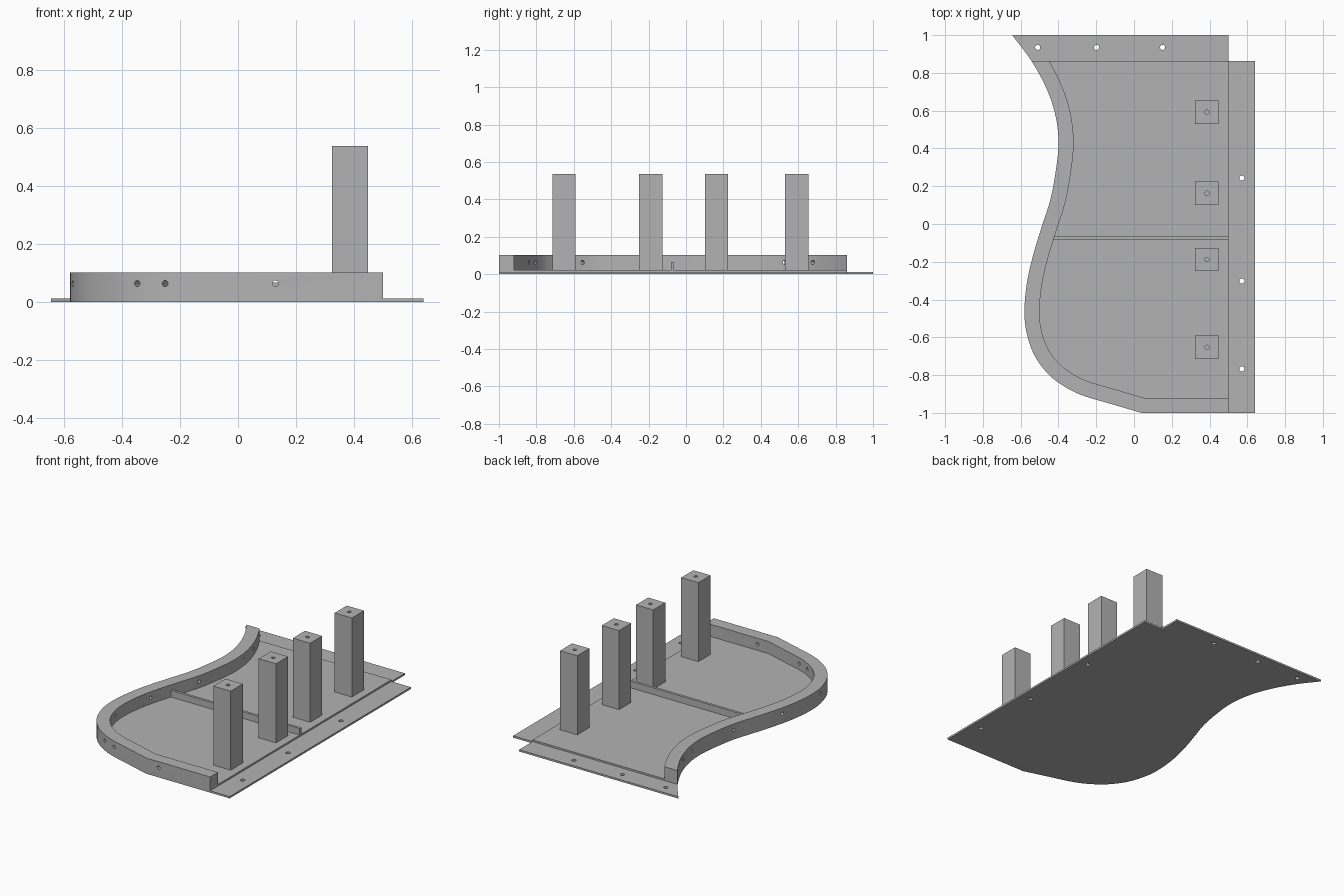
import bpy, bmesh, math
from mathutils import Vector, Matrix

if "Cube" in bpy.data.objects:
    bpy.data.objects.remove(bpy.data.objects["Cube"])

grey = bpy.data.materials.new("plain grey")
grey.diffuse_color = (0.45, 0.45, 0.45, 1)
grey.use_nodes = True
grey.node_tree.nodes["Principled BSDF"].inputs["Base Color"].default_value = grey.diffuse_color

PLATE, FLOOR, RIM, THICK, BACK = 0.012, 0.023, 0.102, 0.08, 0.862


def finish(name, bm, smooth=False):
    bmesh.ops.recalc_face_normals(bm, faces=bm.faces)
    mesh = bpy.data.meshes.new(name)
    bm.to_mesh(mesh)
    bm.free()
    ob = bpy.data.objects.new(name, mesh)
    bpy.context.collection.objects.link(ob)
    mesh.materials.append(grey)
    return ob


def prism(name, outline, z0, z1):
    """Extrude a flat outline from z0 to z1."""
    bm = bmesh.new()
    face = bm.faces.new([bm.verts.new((p[0], p[1], z0)) for p in outline])
    top = bmesh.ops.extrude_face_region(bm, geom=[face])["geom"]
    bmesh.ops.translate(bm, vec=(0, 0, z1 - z0),
                        verts=[v for v in top if isinstance(v, bmesh.types.BMVert)])
    return finish(name, bm)


def box(name, x0, x1, y0, y1, z0, z1):
    return prism(name, [(x0, y0), (x1, y0), (x1, y1), (x0, y1)], z0, z1)


def drill(ob, holes, radius, depth):
    """Cut round holes; each hole is a (centre, axis) pair."""
    bm = bmesh.new()
    for centre, axis in holes:
        rot = Vector((0, 0, 1)).rotation_difference(Vector(axis)).to_matrix().to_4x4()
        bmesh.ops.create_cone(bm, cap_ends=True, segments=20, radius1=radius, radius2=radius,
                              depth=depth, matrix=Matrix.Translation(centre) @ rot)
    cutter = finish("hole_cutter", bm)
    cutter.hide_render = True
    mod = ob.modifiers.new("holes", 'BOOLEAN')
    mod.operation, mod.solver, mod.object = 'DIFFERENCE', 'EXACT', cutter
    bpy.context.view_layer.update()
    deps = bpy.context.evaluated_depsgraph_get()
    mesh = bpy.data.meshes.new_from_object(ob.evaluated_get(deps))
    ob.modifiers.clear()
    ob.data = mesh
    bpy.data.objects.remove(cutter)


def smooth(ob):
    bpy.ops.object.select_all(action='DESELECT')
    ob.select_set(True)
    bpy.context.view_layer.objects.active = ob
    bpy.ops.object.shade_smooth_by_angle(angle=math.radians(25))


# S-shaped side, from the back corner to the front edge
ctrl = [Vector(p) for p in [
    (-0.645, 1), (-0.542, BACK), (-0.46, 0.71), (-0.415, 0.57), (-0.40, 0.44), (-0.41, 0.31),
    (-0.44, 0.14), (-0.484, 0), (-0.53, -0.15), (-0.565, -0.30), (-0.58, -0.45),
    (-0.57, -0.57), (-0.53, -0.69), (-0.463, -0.785), (-0.385, -0.85), (-0.28, -0.905),
    (-0.12, -0.953), (0.04, -1)]]
pts = [2 * ctrl[0] - ctrl[1]] + ctrl + [2 * ctrl[-1] - ctrl[-2]]
STEPS = 5
outer = []
for a, b, c, d in zip(pts, pts[1:], pts[2:], pts[3:]):
    for k in range(STEPS):
        t = k / STEPS
        outer.append(0.5 * (2 * b + (c - a) * t + (2 * a - 5 * b + 4 * c - d) * t * t
                            + (3 * b - a - 3 * c + d) * t ** 3))
outer.append(ctrl[-1])

# Inward normals and the inner side of the rim
normals = []
for i in range(len(outer)):
    d = (outer[min(i + 1, len(outer) - 1)] - outer[max(i - 1, 0)]).normalized()
    normals.append(Vector((-d.y, d.x)))
offset = [p + n * THICK for p, n in zip(outer, normals)]
inner = [p for p in offset if p.y < BACK]
before = offset[len(offset) - len(inner) - 1]
inner.insert(0, before.lerp(inner[0], (before.y - BACK) / (before.y - inner[0].y)))
inner[-1] = Vector((0.05, -1 + THICK))
rim_outer = [p for p in outer if p.y <= BACK + 0.0005]

# Base plate with back and right flanges, drilled for fixings
base = prism("base_plate", outer + [(0.64, -1), (0.64, BACK), (0.5, BACK), (0.5, 1)], 0, PLATE)
drill(base, [((x, 0.935, 0), (0, 0, 1)) for x in (-0.51, -0.198, 0.151)]
      + [((0.571, y, 0), (0, 0, 1)) for y in (0.243, -0.302, -0.767)], 0.0135, 0.1)
smooth(base)

# Raised floor inside the flanges
smooth(prism("floor", rim_outer + [(0.5, -1), (0.5, BACK)], PLATE, FLOOR))

# Curved rim wall with holes square to its surface
rim = prism("rim_wall", rim_outer + [(0.5, -1), (0.5, -1 + THICK)] + inner[::-1], FLOOR, RIM)
holes = [((0.129, -0.96, 0.063), (0, 1, 0))]
for y in (0.66, 0.52, 0.14, -0.22, -0.56, -0.872, -0.919):
    i = min(range(len(outer)), key=lambda j: abs(outer[j].y - y))
    mid = outer[i] + normals[i] * THICK / 2
    holes.append(((mid.x, mid.y, 0.063), (normals[i].x, normals[i].y, 0)))
drill(rim, holes, 0.0105, 0.14)
smooth(rim)

# Low divider across the floor
box("divider", -0.45, 0.5, -0.081, -0.064, FLOOR, 0.066)

# Four square posts with a blind hole in the top
for n, y in enumerate((0.592, 0.163, -0.188, -0.653)):
    post = box(f"post_{n + 1}", 0.324, 0.448, y - 0.062, y + 0.062, FLOOR, 0.537)
    drill(post, [((0.386, y, 0.537), (0, 0, 1))], 0.0115, 0.2)
    smooth(post)
